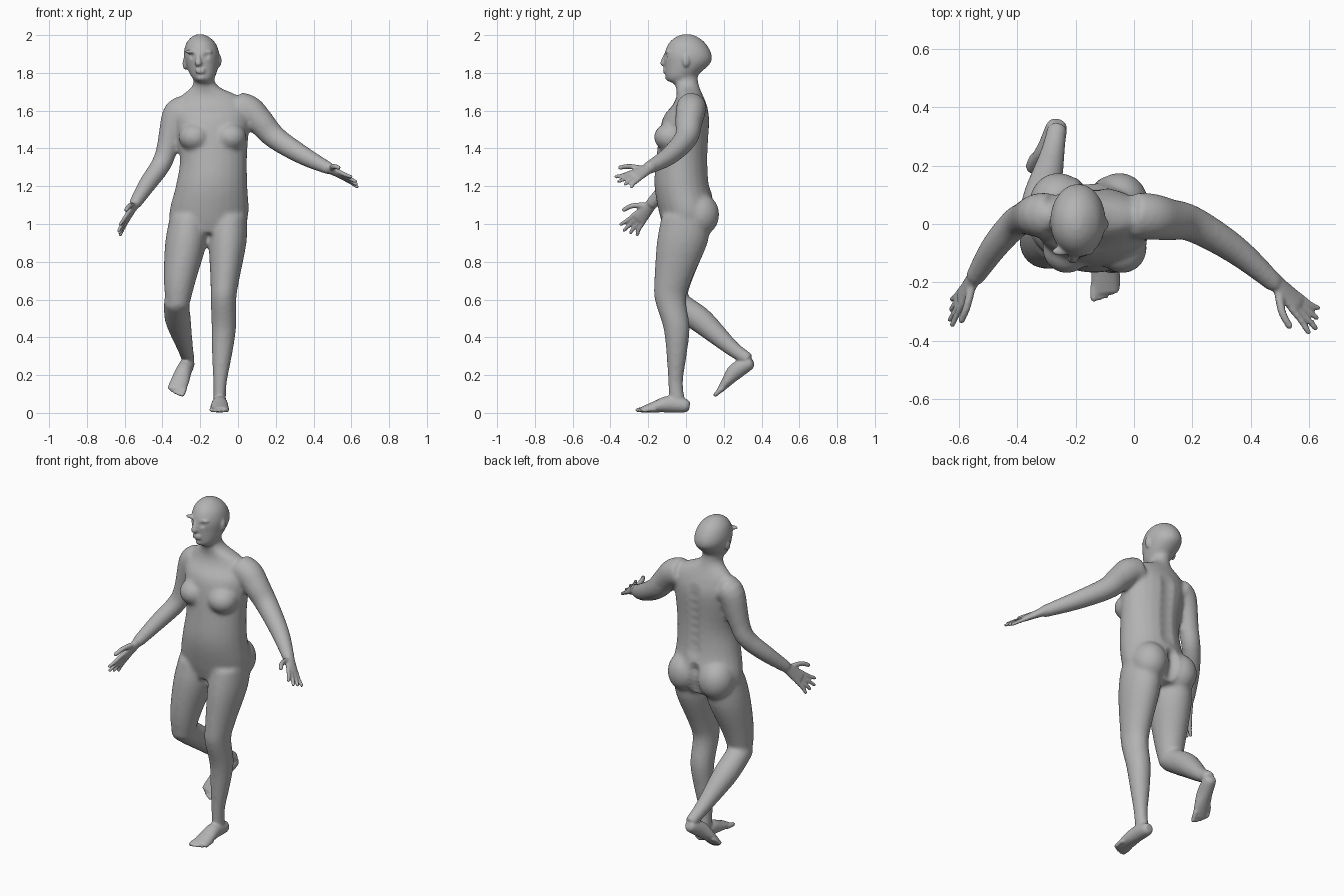
import bpy
import bmesh
import math
from mathutils import Vector, Matrix

cube = bpy.data.objects.get("Cube")
if cube:
    bpy.data.objects.remove(cube, do_unlink=True)

skin = bpy.data.materials.new("matte grey")
skin.use_nodes = True
grey = (.45, .45, .45, 1)
skin.diffuse_color = grey
shader = next(node for node in skin.node_tree.nodes if node.type == "BSDF_PRINCIPLED")
shader.inputs["Base Color"].default_value = grey


def spline(rows, steps=4):
    """Smooth the section rows with a Catmull-Rom curve."""
    rows = [Vector(row) for row in rows]
    last = len(rows) - 1
    result = []
    for i in range(last):
        before, start = rows[max(i - 1, 0)], rows[i]
        end, after = rows[i + 1], rows[min(i + 2, last)]
        for step in range(steps):
            t = step / steps
            result.append(start + (end - before) * (t / 2)
                          + (before * 2 - start * 5 + end * 4 - after) * (t * t / 2)
                          + (start * 3 - before - end * 3 + after) * (t ** 3 / 2))
    return result + [rows[last]]


def tube(bm, rows, side=None, sides=24):
    """Loft ellipses (x, y, z, half width, half depth); level ones if no side is given."""
    rows = spline(rows)
    centres = [Vector(row[:3]) for row in rows]
    rings = []
    for i, (centre, row) in enumerate(zip(centres, rows)):
        across, depth = Vector((1, 0, 0)), Vector((0, 1, 0))
        if side is not None:
            along = centres[min(i + 1, len(rows) - 1)] - centres[max(i - 1, 0)]
            along.normalize()
            depth = along.cross(Vector(side)).normalized()
            across = depth.cross(along)
        ring = []
        for k in range(sides):
            angle = math.tau * k / sides
            offset = across * (row[3] * math.cos(angle)) + depth * (row[4] * math.sin(angle))
            ring.append(bm.verts.new(centre + offset))
        rings.append(ring)
    for low, high in zip(rings, rings[1:]):
        for k in range(sides):
            following = (k + 1) % sides
            bm.faces.new((low[k], low[following], high[following], high[k]))
    bm.faces.new(rings[0][::-1])
    bm.faces.new(rings[-1])


def limb(bm, rows):
    """Round tube from (x, y, z, radius) rows."""
    tube(bm, [(*row, row[3]) for row in rows], side=(1, 1, 0))


def blob(bm, centre, radii):
    placement = Matrix.Translation(centre) @ Matrix.Diagonal((*radii, 1))
    bmesh.ops.create_uvsphere(bm, u_segments=20, v_segments=14, radius=1, matrix=placement)


def digit(bm, root, bend, tip, radius):
    """Finger or toe with a rounded tip."""
    limb(bm, [(*root, radius), (*bend, radius * .9), (*tip, radius * .8)])
    blob(bm, tip, [radius * .8] * 3)


def frame(start, end, side):
    """Start point, unit direction and a side direction square to it."""
    start, side = Vector(start), Vector(side)
    along = (Vector(end) - start).normalized()
    side = (side - along * side.dot(along)).normalized()
    return start, along, side


def hand(bm, wrist, tip, side):
    """Palm, four fanned fingers, and a thumb on the given side."""
    wrist, along, side = frame(wrist, tip, side)

    def place(forward, sideways):
        return wrist + along * forward + side * sideways

    palm = [(-.03, .03, .03), (0, .03, .025), (.05, .037, .02), (.1, .042, .016), (.115, .036, .012)]
    tube(bm, [(*place(forward, 0), width, thick) for forward, width, thick in palm], side=side)
    for k in range(4):
        spread = .03 - .02 * k
        length = .21 - .015 * abs(k - 1)
        digit(bm, place(.09, spread), place(.15, spread * 1.3), place(length, spread * 1.7), .012)
    digit(bm, place(.02, .02), place(.07, .07), place(.12, .09), .015)


def foot(bm, heel, toe, side, big):
    """Foot from heel to toe; big is the sign of the side that has the big toe."""
    heel, along, side = frame(heel, toe, side)
    up = side.cross(along)
    length = (Vector(toe) - heel).length

    def place(forward, sideways, height):
        return heel + along * (forward * length) + side * sideways + up * height

    profile = [(.02, .035, .02, .02), (.1, .038, .036, .036), (.4, .046, .042, .044),
               (.65, .032, .048, .03), (.9, .016, .046, .015)]
    tube(bm, [(*place(forward, 0, height), width, thick)
              for forward, height, width, thick in profile], side=side)
    for k in range(5):
        sideways = big * (.038 - .02 * k)
        reach = .97 - .008 * k * k
        radius = .012 if k else .015
        digit(bm, place(reach - .2, sideways * .9, .02), place(reach - .1, sideways, .018),
              place(reach, sideways, radius), radius)


def fuse(obj, bm, voxel, passes):
    """Blend overlapping parts into one smooth skin."""
    bmesh.ops.recalc_face_normals(bm, faces=bm.faces)
    bm.to_mesh(obj.data)
    bm.free()
    bpy.context.view_layer.objects.active = obj
    remesh = obj.modifiers.new("fuse", "REMESH")
    remesh.mode = "VOXEL"
    remesh.voxel_size = voxel
    soften = obj.modifiers.new("soften", "SMOOTH")
    soften.factor = .5
    soften.iterations = passes
    for name in ("fuse", "soften"):
        bpy.ops.object.modifier_apply(modifier=name)


body = bpy.data.objects.new("body", bpy.data.meshes.new("body"))
bpy.context.collection.objects.link(body)
body.select_set(True)
bm = bmesh.new()

# Torso and neck
tube(bm, [(-.16, 0, .95, .17, .11), (-.155, .01, 1.05, .21, .15), (-.14, -.02, 1.2, .19, .147),
          (-.13, -.02, 1.35, .178, .137), (-.14, 0, 1.55, .2, .127), (-.14, .02, 1.63, .19, .09),
          (-.15, .02, 1.68, .15, .07), (-.17, .01, 1.72, .08, .063), (-.18, 0, 1.76, .055, .064),
          (-.19, 0, 1.85, .055, .06)])
# Breasts and buttocks
for x in (-.04, -.23):
    blob(bm, (x, -.085, 1.46), (.085, .085, .075))
for x in (-.05, -.26):
    blob(bm, (x, .07, 1.05), (.1, .107, .115))

# Standing left leg, then the bent right thigh and lower leg
tube(bm, [(-.05, 0, 1.04, .1, .13), (-.055, -.02, .9, .1, .135), (-.07, -.07, .7, .076, .098),
          (-.077, -.083, .6, .068, .083), (-.075, -.05, .45, .065, .07), (-.085, -.05, .3, .053, .053),
          (-.095, -.055, .16, .036, .04), (-.098, -.045, .04, .034, .045)])
tube(bm, [(-.26, 0, 1.04, .1, .13), (-.276, -.02, .9, .11, .132), (-.308, -.06, .7, .085, .092),
          (-.32, -.07, .56, .06, .06)])
limb(bm, [(-.324, -.08, .6, .067), (-.324, 0, .545, .069), (-.315, .09, .48, .067),
          (-.28, .24, .345, .043), (-.262, .335, .28, .035)])

# Left and right arms
limb(bm, [(0, .03, 1.62, .08), (.06, .025, 1.6, .08), (.12, .015, 1.54, .072), (.2, 0, 1.455, .062),
          (.35, -.09, 1.36, .05), (.49, -.21, 1.29, .033)])
limb(bm, [(-.29, .03, 1.6, .08), (-.33, .03, 1.57, .075), (-.375, .02, 1.4, .057),
          (-.41, 0, 1.31, .053), (-.48, -.08, 1.21, .047), (-.55, -.19, 1.1, .033)])

# Skull and jaw
tube(bm, [(-.183, -.055, 1.75, .034, .042), (-.184, -.03, 1.78, .064, .078), (-.19, .008, 1.85, .09, .122),
          (-.193, .01, 1.9, .095, .126), (-.196, .006, 1.955, .08, .1), (-.2, .004, 1.99, .048, .06),
          (-.2, .004, 2.005, .018, .02)])
fuse(body, bm, .011, 8)

bm = bmesh.new()
bm.from_mesh(body.data)
# Feet and hands
foot(bm, (-.095, .025, 0), (-.1, -.265, 0), (-1, 0, 0), 1)
foot(bm, (-.26, .378, .25), (-.335, .165, .088), (-.85, .35, .35), -1)
hand(bm, (.49, -.205, 1.29), (.63, -.345, 1.215), (-.3, -.8, .5))
hand(bm, (-.55, -.187, 1.1), (-.635, -.32, .95), (0, -.8, .5))

# Ears, nose, lips, chin and brow
blob(bm, (-.1, 0, 1.865), (.013, .02, .034))
blob(bm, (-.28, 0, 1.85), (.013, .02, .034))
tube(bm, [(-.21, -.105, 1.9, .01, .012), (-.21, -.12, 1.85, .018, .017), (-.21, -.11, 1.835, .014, .01)])
for z in (1.805, 1.818):
    blob(bm, (-.2, -.11, z), (.028, .012, .008))
blob(bm, (-.193, -.085, 1.775), (.026, .026, .02))
for x in (-.25, -.168):
    blob(bm, (x, -.093, 1.912), (.033, .016, .01))
fuse(body, bm, .0065, 3)

# Eye sockets, spine groove and cleft
dents = [((x, -.1, 1.888), .024, .012) for x in (-.25, -.17)]
dents += [((-.137, .13, 1.22 + .05 * k), .06, -.008) for k in range(8)]
dents += [((-.155, .15, .96 + .03 * k), .05, -.018) for k in range(6)]
for centre, reach, push in dents:
    for vertex in body.data.vertices:
        gap = (vertex.co - Vector(centre)).length / reach
        if gap < 1:
            vertex.co.y += push * (1 - gap * gap) ** 2

body.data.materials.clear()
body.data.materials.append(skin)
bpy.ops.object.shade_smooth_by_angle(angle=math.radians(60))
